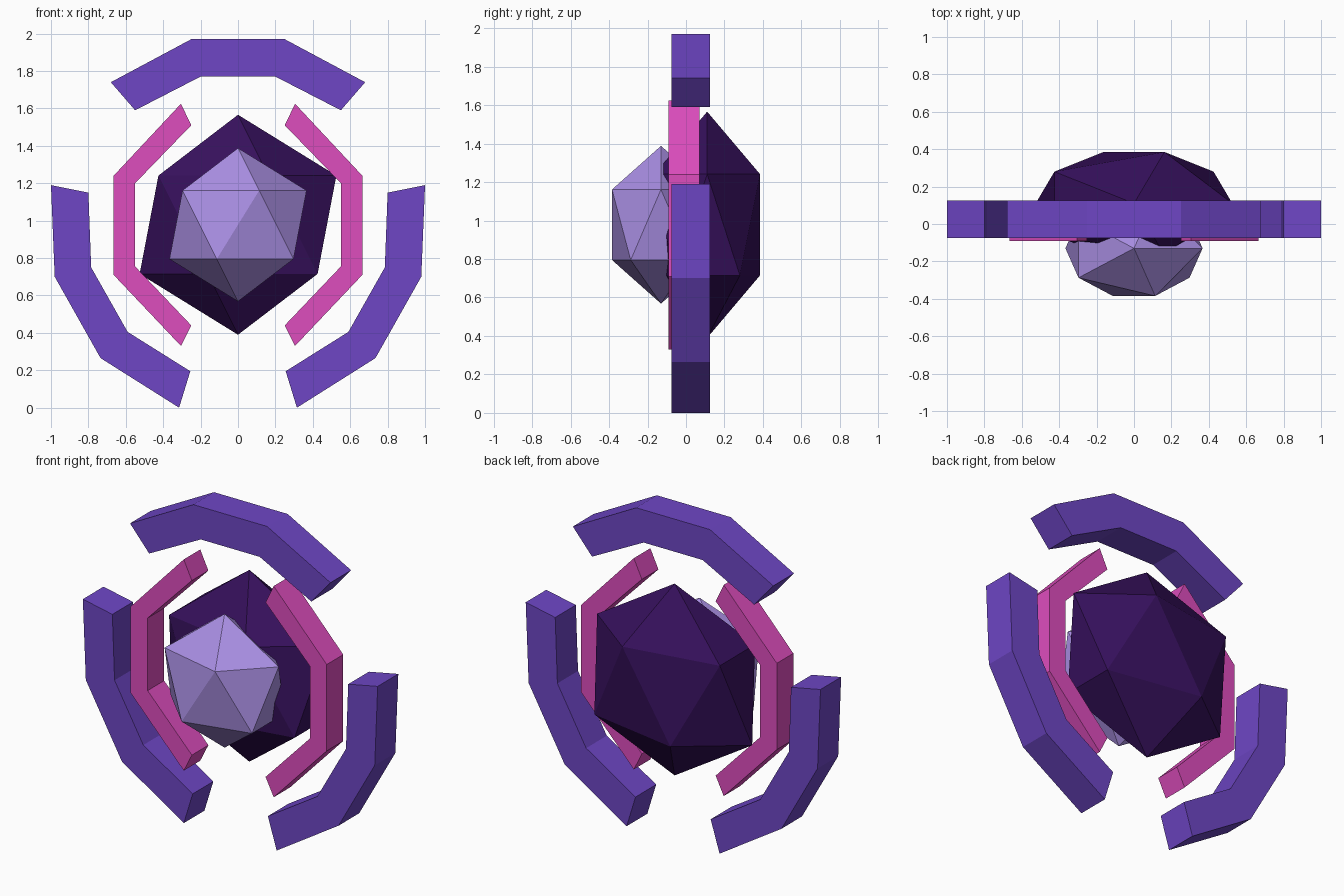
import bpy
import bmesh

if "Cube" in bpy.data.objects:
    bpy.data.objects.remove(bpy.data.objects["Cube"])


def srgb(r, g, b):
    """8-bit display colour to a linear RGBA tuple."""
    lin = [c / 12.92 if c <= 0.04045 else ((c + 0.055) / 1.055) ** 2.4
           for c in (r / 255, g / 255, b / 255)]
    return (*lin, 1.0)


def material(name, rgb):
    mat = bpy.data.materials.new(name)
    mat.diffuse_color = srgb(*rgb)
    mat.use_nodes = True
    mat.node_tree.nodes["Principled BSDF"].inputs["Base Color"].default_value = mat.diffuse_color
    return mat


violet = material("violet", (110, 70, 197))
pink = material("pink", (222, 77, 190))
dark_purple = material("dark_purple", (54, 16, 92))
lavender = material("lavender", (170, 143, 228))


def add_object(name, bm, mat):
    bmesh.ops.recalc_face_normals(bm, faces=bm.faces)
    mesh = bpy.data.meshes.new(name)
    bm.to_mesh(mesh)
    bm.free()
    mesh.materials.append(mat)
    obj = bpy.data.objects.new(name, mesh)
    bpy.context.collection.objects.link(obj)
    return obj


def gem(name, radius, y_scale, y, z, mat):
    """Icosahedron squashed from front to back."""
    bm = bmesh.new()
    bmesh.ops.create_icosphere(bm, subdivisions=1, radius=radius)
    bmesh.ops.scale(bm, vec=(1, y_scale, 1), verts=bm.verts)
    bmesh.ops.translate(bm, vec=(0, y, z), verts=bm.verts)
    return add_object(name, bm, mat)


def bar(name, outline, y_front, y_back, mat, mirrored=False):
    """Flat x-z outline extruded along y, optionally mirrored across x."""
    bm = bmesh.new()
    face = bm.faces.new([bm.verts.new((x, y_front, z)) for x, z in outline])
    ext = bmesh.ops.extrude_face_region(bm, geom=[face], use_keep_orig=True)
    moved = [v for v in ext["geom"] if isinstance(v, bmesh.types.BMVert)]
    bmesh.ops.translate(bm, vec=(0, y_back - y_front, 0), verts=moved)
    obj = add_object(name, bm, mat)
    if mirrored:
        obj.modifiers.new("mirror", 'MIRROR').use_mirror_merge = False
    return obj


# Central gems: large dark one behind, small pale one in front
gem("back_gem", 0.588, 0.55, 0.11, 0.978, dark_purple)
gem("front_gem", 0.41, 0.73, -0.13, 0.978, lavender)

# Outer broken ring: one top arc and a mirrored pair of side arcs
bar("top_arc",
    [(-0.68, 1.74), (-0.25, 1.97), (0.25, 1.97), (0.68, 1.74),
     (0.55, 1.59), (0.20, 1.77), (-0.20, 1.77), (-0.55, 1.59)],
    -0.075, 0.125, violet)
bar("side_arcs",
    [(1.0, 1.19), (0.98, 0.70), (0.735, 0.265), (0.315, 0.0),
     (0.255, 0.195), (0.59, 0.405), (0.785, 0.75), (0.80, 1.15)],
    -0.075, 0.125, violet, mirrored=True)

# Inner pink brackets
bar("inner_brackets",
    [(0.305, 1.625), (0.665, 1.24), (0.665, 0.71), (0.305, 0.33),
     (0.25, 0.44), (0.55, 0.755), (0.55, 1.20), (0.25, 1.51)],
    -0.09, 0.07, pink, mirrored=True)
